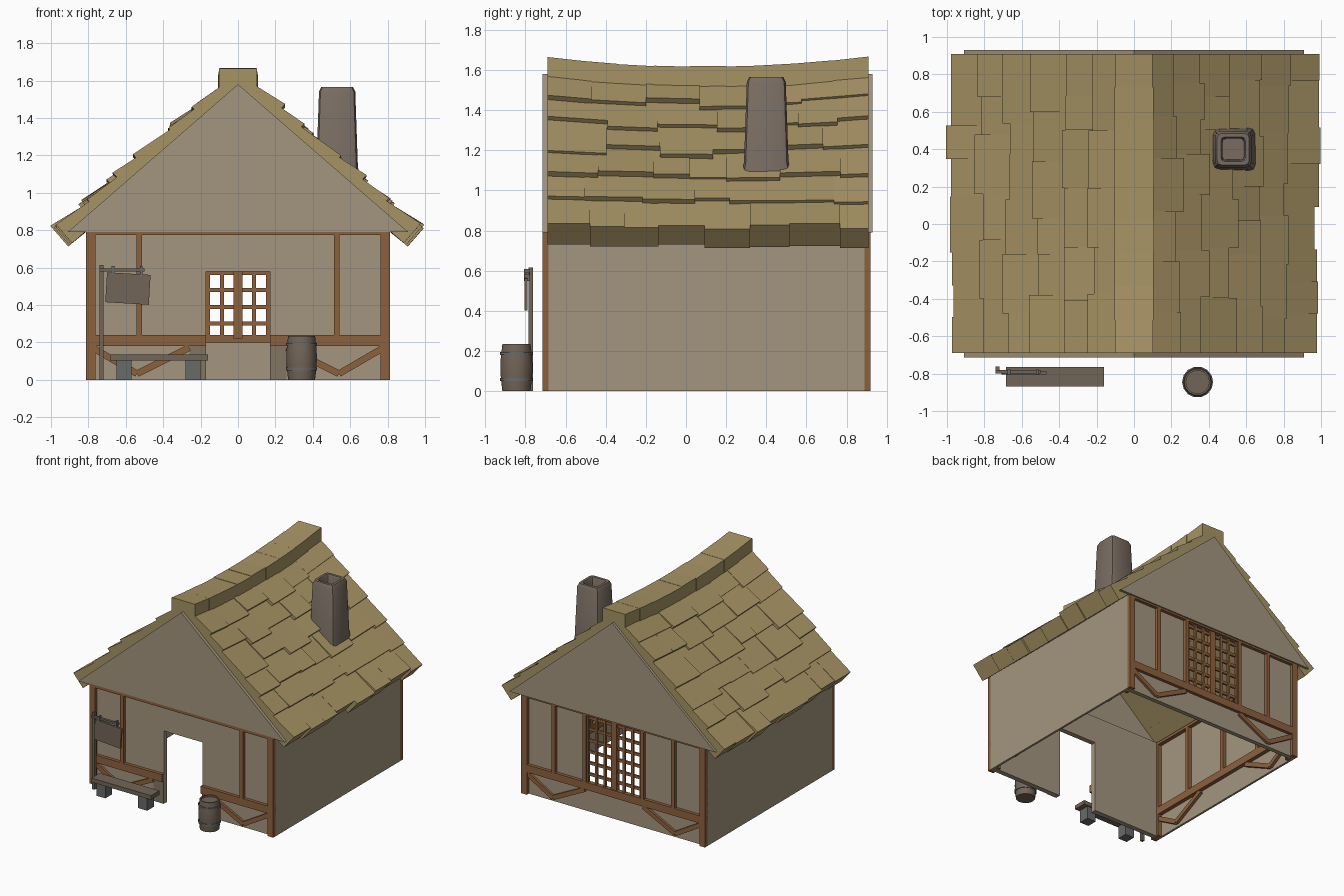
import bpy, bmesh, math, random
from mathutils import Matrix, Vector

random.seed(7)
cube = bpy.data.objects.get("Cube")
if cube:
    bpy.data.objects.remove(cube)


def material(name, rgb):
    m = bpy.data.materials.new(name)
    m.use_nodes = True
    m.diffuse_color = (*rgb, 1)
    bsdf = next(n for n in m.node_tree.nodes if n.type == 'BSDF_PRINCIPLED')
    bsdf.inputs["Base Color"].default_value = (*rgb, 1)
    return m


plaster = material("plaster", (0.37, 0.305, 0.215))
shade = material("dark plaster", (0.22, 0.18, 0.13))
thatch = material("roof straw", (0.39, 0.296, 0.13))
timber = material("brown timber", (0.27, 0.12, 0.048))
stone = material("chimney stone", (0.19, 0.15, 0.12))
grey_wood = material("weathered wood", (0.17, 0.13, 0.095))
block = material("grey block", (0.14, 0.145, 0.14))


def finish(name, bm, mat, smooth=False):
    bmesh.ops.recalc_face_normals(bm, faces=bm.faces)
    mesh = bpy.data.meshes.new(name)
    bm.to_mesh(mesh)
    bm.free()
    mesh.materials.append(mat)
    ob = bpy.data.objects.new(name, mesh)
    bpy.context.collection.objects.link(ob)
    if smooth:
        bpy.ops.object.select_all(action='DESELECT')
        ob.select_set(True)
        bpy.context.view_layer.objects.active = ob
        bpy.ops.object.shade_smooth_by_angle(angle=math.radians(35))
    return ob


def add_box(bm, x0, x1, y0, y1, z0, z1, tilt=0):
    mid = Vector(((x0 + x1) / 2, (y0 + y1) / 2, (z0 + z1) / 2))
    m = (Matrix.Translation(mid) @ Matrix.Rotation(tilt, 4, 'Y')
         @ Matrix.Diagonal((x1 - x0, y1 - y0, z1 - z0, 1)))
    bmesh.ops.create_cube(bm, size=1, matrix=m)


def boxes(name, mat, *specs):
    bm = bmesh.new()
    for s in specs:
        add_box(bm, *s)
    return finish(name, bm, mat)


def hexa(bm, corners):
    # Block from eight corners: four of one end, then four of the other
    v = [bm.verts.new(c) for c in corners]
    bm.faces.new(v[:4])
    bm.faces.new(v[4:])
    for i in range(4):
        j = (i + 1) % 4
        bm.faces.new((v[i], v[j], v[4 + j], v[4 + i]))


def loft(bm, rings):
    rows = [[bm.verts.new(p) for p in r] for r in rings]
    n = len(rows[0])
    for a, b in zip(rows, rows[1:]):
        for i in range(n):
            bm.faces.new((a[i], a[(i + 1) % n], b[(i + 1) % n], b[i]))
    bm.faces.new(rows[0])
    bm.faces.new(rows[-1])


FRONT, BACK, MIDDLE, HALF = -0.715, 0.92, 0.1, 0.812
DOOR, WINDOW = 0.17, 0.25

# Plaster walls
boxes("front_wall", plaster,
      (-0.79, -DOOR, -0.69, -0.65, 0, 0.8), (DOOR, 0.79, -0.69, -0.65, 0, 0.8),
      (-DOOR, DOOR, -0.69, -0.65, 0.58, 0.8))
boxes("back_wall", plaster,
      (-0.79, 0.79, 0.86, 0.895, 0, 0.2), (-0.79, -WINDOW, 0.86, 0.895, 0.2, 0.8),
      (WINDOW, 0.79, 0.86, 0.895, 0.2, 0.8))
for side, label in ((1, "left"), (-1, "right")):
    x0, x1 = sorted((side * 0.795, side * HALF))
    boxes(label + "_wall", plaster, (x0, x1, -0.685, 0.89, 0, 0.82))
    p0, p1 = sorted((side * DOOR, side * 0.26))
    boxes(label + "_door_plate", shade, (p0, p1, -0.695, -0.689, 0, 0.18))

# Gable triangles
for label, y0, y1 in (("front", -0.715, -0.69), ("back", 0.905, 0.93)):
    bm = bmesh.new()
    loft(bm, [[(-0.91, y, 0.79), (0.91, y, 0.79), (0, y, 1.58)] for y in (y0, y1)])
    finish(label + "_gable", bm, plaster)


def frame(name, half, posts, gap, place):
    # Timber frame of one wall, drawn along local x and 0.035 deep in local y
    bm = bmesh.new()
    d = (0, 0.035)
    add_box(bm, -half, half, *d, 0.775, 0.797)
    for s in (-1, 1):
        add_box(bm, *sorted((s * (half - 0.05), s * half)), *d, 0, 0.79)
        add_box(bm, *sorted((s * gap, s * half)), *d, 0.18, 0.24)
        for p in posts:
            add_box(bm, s * p - 0.015, s * p + 0.015, *d, 0.24, 0.785)
        # V-shaped braces under the rail
        for ua, ub, za, zb in ((0.78, 0.54, 0.17, 0.03), (0.54, 0.26, 0.03, 0.17)):
            du, dz = s * (ub - ua), zb - za
            c, length = s * (ua + ub) / 2, math.hypot(du, dz)
            add_box(bm, c - length / 2, c + length / 2, 0.006, 0.03, 0.085, 0.12,
                    -math.atan2(dz, du))
    bm.transform(place)
    finish(name, bm, timber)


def placed(x, y, angle):
    return Matrix.Translation((x, y, 0)) @ Matrix.Rotation(angle, 4, 'Z')


frame("front_frame", HALF, (0.528,), DOOR, placed(0, FRONT, 0))
frame("back_frame", HALF, (0.528, 0.255), 0, placed(0, BACK, math.pi))
frame("left_inner_frame", 0.78, (0.4, 0), 0, placed(0.798, MIDDLE, math.pi / 2))
frame("right_inner_frame", 0.78, (0.4, 0), 0, placed(-0.798, MIDDLE, -math.pi / 2))

# Back window lattice
bm = bmesh.new()
add_box(bm, -0.025, 0.025, 0.875, 0.912, 0.22, 0.785)
for i in range(6):
    z = 0.3 + 0.09 * i
    add_box(bm, -WINDOW, WINDOW, 0.885, 0.9, z - 0.011, z + 0.011)
for s in (-1, 1):
    for x in (0.085, 0.16, 0.235):
        add_box(bm, s * x - 0.01, s * x + 0.01, 0.89, 0.906, 0.22, 0.785)
finish("window_lattice", bm, timber)

# Roof: courses of irregular overlapping slabs on a sagging slope
Y0, Y1 = -0.69, 0.91
PITCH = math.atan2(0.79, 0.91)
C, S = math.cos(PITCH), math.sin(PITCH)


def sag(y):
    return 0.05 * max(0, 1 - ((y - 0.11) / 0.8) ** 2)


def slope_point(side, s, h, y):
    drop = sag(y) * max(0, 1 - s / 1.25)
    return (side * (s * C + h * S), y, 1.58 - s * S + h * C - drop)


for side, label in ((1, "left"), (-1, "right")):
    bm = bmesh.new()
    for row, s in enumerate((1.25, 1.03, 0.83, 0.63, 0.43, 0.25)):
        y = Y0
        while y < Y1:
            end = y + random.uniform(0.16, 0.32)
            if end > Y1 - 0.12:
                end = Y1
            low = s + random.uniform(-0.03, 0.01 if row == 0 else 0.04)
            top = 0.075 + random.uniform(-0.012, 0.012)
            up = max(0.0, s - 0.28)
            hexa(bm, [slope_point(side, a, h, yy) for yy in (y, end)
                      for a, h in ((low, top), (up, 0.045), (up, -0.06), (low, -0.06))])
            y = end
    finish(label + "_roof_slope", bm, thatch)

# Ridge cap of slightly stepped blocks
bm = bmesh.new()
count = 9
for i in range(count):
    ya, yb = (Y0 + (Y1 - Y0) * k / count for k in (i, i + 1))
    w = 0.104 + random.uniform(-0.004, 0.004)
    j = random.uniform(-0.008, 0.004)
    hexa(bm, [(x, y, 1.67 - sag(y) + j - dz) for y in (ya, yb)
              for x, dz in ((-w, 0), (w, 0), (w, 0.16), (-w, 0.16))])
finish("ridge_cap", bm, thatch)


# Chimney: rounded square tube with a hollow top
def rounded_square(cx, cy, z, half, r):
    pts = []
    for q in range(4):
        mid = math.pi / 4 + q * math.pi / 2
        ox, oy = (math.copysign(half - r, f(mid)) for f in (math.cos, math.sin))
        for k in (-1, 0, 1):
            a = mid + k * math.pi / 4
            pts.append((cx + ox + r * math.cos(a), cy + oy + r * math.sin(a), z))
    return pts


bm = bmesh.new()
profile = ((1.07, 0.12), (1.1, 0.118), (1.14, 0.111), (1.54, 0.097), (1.565, 0.085),
           (1.565, 0.065), (1.55, 0.058), (1.42, 0.056))
loft(bm, [rounded_square(0.53, 0.4, z, h, h * 0.28) for z, h in profile])
finish("chimney", bm, stone, smooth=True)

# Bench
boxes("bench_seat", grey_wood, (-0.685, -0.16, -0.87, -0.765, 0.102, 0.135))
boxes("bench_legs", block, (-0.65, -0.57, -0.86, -0.775, 0, 0.102),
      (-0.28, -0.2, -0.86, -0.775, 0, 0.102))


# Barrel with hoops
def circle(r, z, n=14):
    return [(0.34 + r * math.cos(math.tau * i / n),
             -0.845 + r * math.sin(math.tau * i / n), z) for i in range(n)]


bm = bmesh.new()
loft(bm, [circle(r, z) for r, z in ((0.072, 0), (0.08, 0.07), (0.082, 0.118), (0.08, 0.165),
                                    (0.072, 0.235), (0.062, 0.235), (0.062, 0.222))])
finish("barrel", bm, grey_wood, smooth=True)
bm = bmesh.new()
for z in (0.05, 0.18):
    loft(bm, [circle(0.083, z), circle(0.083, z + 0.016)])
finish("barrel_hoops", bm, block, smooth=True)

# Hanging sign
boxes("sign_post", grey_wood, (-0.74, -0.718, -0.785, -0.763, 0, 0.615))
boxes("sign_arm", grey_wood, (-0.74, -0.5, -0.8, -0.78, 0.578, 0.594))
boxes("sign_hangers", block, (-0.675, -0.66, -0.806, -0.778, 0.56, 0.608),
      (-0.525, -0.51, -0.806, -0.778, 0.55, 0.608))
boxes("sign_board", grey_wood, (-0.705, -0.472, -0.805, -0.789, 0.408, 0.568, 0.06))
